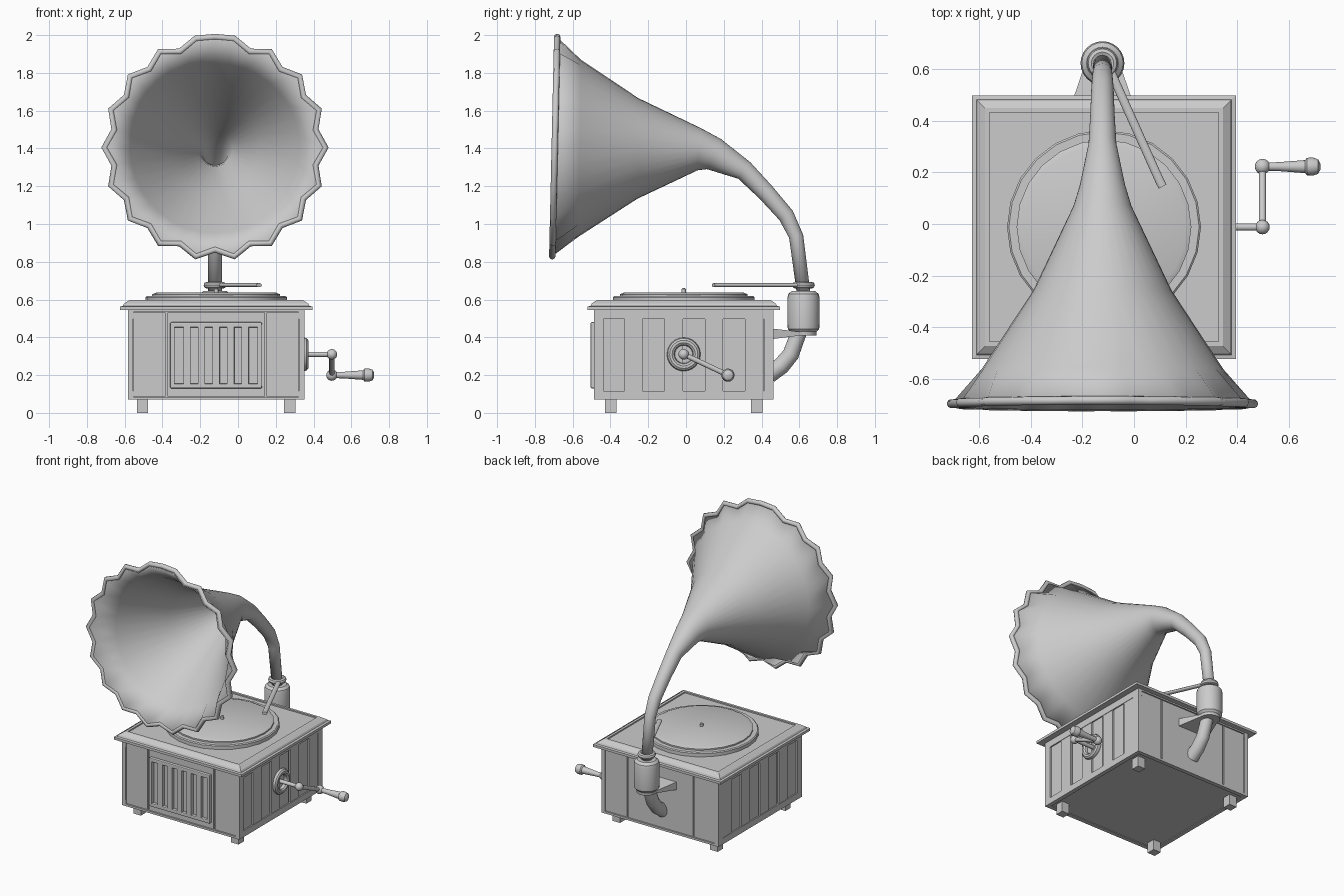
import bpy, bmesh
from math import sin, cos, pi, radians
from mathutils import Vector, Matrix

if "Cube" in bpy.data.objects:
    bpy.data.objects.remove(bpy.data.objects["Cube"], do_unlink=True)

grey = bpy.data.materials.new("plain grey")
grey.use_nodes = True
grey.diffuse_color = (0.6, 0.6, 0.6, 1)
grey.node_tree.nodes["Principled BSDF"].inputs["Base Color"].default_value = grey.diffuse_color

CX, CY = -0.116, -0.012          # cabinet centre
HX, HY = 0.467, 0.475            # cabinet half sizes
HORN_X = -0.122


def finish(name, bm, smooth=True, angle=35):
    bmesh.ops.recalc_face_normals(bm, faces=bm.faces)
    mesh = bpy.data.meshes.new(name)
    bm.to_mesh(mesh)
    bm.free()
    mesh.materials.append(grey)
    ob = bpy.data.objects.new(name, mesh)
    bpy.context.collection.objects.link(ob)
    if smooth:
        bpy.ops.object.select_all(action='DESELECT')
        ob.select_set(True)
        bpy.context.view_layer.objects.active = ob
        bpy.ops.object.shade_smooth_by_angle(angle=radians(angle))
    return ob


def loft(name, rings, caps=True, closed=False, smooth=True, angle=35):
    """Skin a row of equal closed rings."""
    bm = bmesh.new()
    rows = [[bm.verts.new(p) for p in ring] for ring in rings]
    pairs = list(zip(rows, rows[1:])) + ([(rows[-1], rows[0])] if closed else [])
    for a, b in pairs:
        for i in range(len(a)):
            j = (i + 1) % len(a)
            bm.faces.new((a[i], a[j], b[j], b[i]))
    if caps and not closed:
        bm.faces.new(rows[0])
        bm.faces.new(rows[-1])
    return finish(name, bm, smooth, angle)


def lathe(name, centre, profile, axis='Z', n=24, closed=False):
    """Turn (radius, height) pairs about an axis through centre."""
    turn = Matrix.Rotation(pi / 2, 3, 'Y') if axis == 'X' else Matrix.Identity(3)
    rings = [[Vector(centre) + turn @ Vector((r * cos(2 * pi * i / n), r * sin(2 * pi * i / n), h))
              for i in range(n)] for r, h in profile]
    return loft(name, rings, closed=closed)


def tube(name, path, n=16, scallop=None, caps=True):
    """Sweep (y, z, radius) stations lying in the plane of the horn."""
    rings = []
    for k, (y, z, r) in enumerate(path):
        a, b = path[max(k - 1, 0)], path[min(k + 1, len(path) - 1)]
        t = Vector((0, b[0] - a[0], b[1] - a[1])).normalized()
        up = Vector((0, -t.z, t.y))
        ring = []
        for i in range(n):
            w = 2 * pi * i / n
            rr = r if k or not scallop else scallop(i)
            ring.append(Vector((HORN_X + rr * cos(w), y, z)) + up * rr * sin(w))
        rings.append(ring)
    return loft(name, rings, caps=caps, angle=50), rings[0]


def rod(name, points, radius, cyclic=False, flat=1.0):
    cu = bpy.data.curves.new(name, 'CURVE')
    cu.dimensions = '3D'
    cu.bevel_depth = radius
    cu.bevel_resolution = 3
    cu.use_fill_caps = True
    sp = cu.splines.new('POLY')
    sp.points.add(len(points) - 1)
    for p, co in zip(sp.points, points):
        p.co = (*co, 1)
    sp.use_cyclic_u = cyclic
    cu.materials.append(grey)
    ob = bpy.data.objects.new(name, cu)
    bpy.context.collection.objects.link(ob)
    return ob


def box(name, x, y, z, bevel=0):
    bm = bmesh.new()
    bmesh.ops.create_cube(bm, size=1)
    for v in bm.verts:
        v.co = [(s[0] + s[1]) / 2 + c * (s[1] - s[0]) for s, c in zip((x, y, z), v.co)]
    ob = finish(name, bm, smooth=False)
    if bevel:
        mod = ob.modifiers.new("bevel", 'BEVEL')
        mod.width, mod.segments = bevel, 2
    return ob


def ball(name, centre, r):
    bm = bmesh.new()
    bmesh.ops.create_uvsphere(bm, u_segments=16, v_segments=10, radius=r,
                              matrix=Matrix.Translation(centre))
    return finish(name, bm, angle=60)


# Cabinet core, set back behind its frames
D = 0.015
box("cabinet_core", (CX - HX + D, CX + HX - D), (CY - HY + D, CY + HY - D), (0.075, 0.55))

# Corner posts, rails and feet
for sx in (-1, 1):
    for sy in (-1, 1):
        x, y = CX + sx * HX, CY + sy * HY
        box("corner_post", sorted((x, x - sx * 0.028)), sorted((y, y - sy * 0.05)), (0.07, 0.55))
        fx, fy = CX + sx * 0.39, CY + sy * 0.386
        box("foot", (fx - 0.03, fx + 0.03), (fy - 0.03, fy + 0.03), (0, 0.08))
for s in (-1, 1):
    y, x = CY + s * HY, CX + s * HX
    for z0, z1 in ((0.07, 0.085), (0.535, 0.55)):
        box("end_rail", (CX - HX, CX + HX), sorted((y, y - s * 0.03)), (z0, z1))
    for z0, z1 in ((0.07, 0.115), (0.497, 0.55)):
        box("side_rail", sorted((x, x - s * 0.03)), (CY - HY, CY + HY), (z0, z1))
    # Three upright panels on front and back
    for a, b in ((-0.437, -0.268), (-0.258, 0.258), (0.268, 0.437)):
        box("end_panel", (CX + a, CX + b), sorted((y - s * 0.006, y - s * 0.03)), (0.088, 0.532))
    # Side boards, alternating in depth
    for i in range(8):
        y0 = CY - 0.425 + i * 0.1065
        depth = 0.003 if i % 2 else 0.009
        box("side_board", sorted((x - s * depth, x - s * 0.03)), (y0 + 0.004, y0 + 0.1005), (0.11, 0.5))

# Front grille with six slots
F = CY - HY
GY = (F - 0.018, F + 0.008)
for z0, z1 in ((0.13, 0.155), (0.452, 0.48)):
    box("grille_rail", (CX - 0.243, CX + 0.243), GY, (z0, z1), 0.006)
for i in range(7):
    c = CX + (i - 3) * 0.077
    w = 0.0195 if 0 < i < 6 else 0.012
    box("grille_bar", (c - w, c + w), GY, (0.14, 0.47), 0.003)

# Lid with sloped moulding and sunken panel
lid = [(0.51, 0.545), (0.51, 0.563), (0.494, 0.566), (0.488, 0.578), (0.46, 0.597),
       (0.443, 0.597), (0.443, 0.588)]
loft("lid", [[(CX + a * h, CY + b * h, z) for a, b in ((-1, -1), (1, -1), (1, 1), (-1, 1))]
             for h, z in lid], smooth=False)

# Turntable and spindle
lathe("platter", (CX, CY, 0), [(0.375, 0.58), (0.375, 0.612), (0.368, 0.618), (0.3, 0.618)])
lathe("record", (CX, CY, 0), [(0.338, 0.61), (0.338, 0.628), (0.317, 0.637)])
lathe("spindle", (CX, CY, 0), [(0.012, 0.63), (0.012, 0.655), (0.006, 0.66)], n=12)


# Horn: scalloped mouth narrowing into a bent neck
def scallop(i):
    return 0.585 if i % 2 == 0 or i == 9 else 0.54


horn, mouth = tube("horn", [
    (-0.695, 1.405, 0.58), (-0.562, 1.402, 0.468), (-0.256, 1.4, 0.267), (0.07, 1.396, 0.112),
    (0.148, 1.37, 0.088), (0.309, 1.283, 0.054), (0.425, 1.165, 0.047), (0.53, 1.045, 0.043),
    (0.583, 0.935, 0.038), (0.622, 0.64, 0.036)], n=36, scallop=scallop, caps=False)
wall = horn.modifiers.new("wall", 'SOLIDIFY')
wall.thickness = 0.022
wall.offset = -1
rod("horn_rim", mouth, 0.017, cyclic=True)

# Neck socket, lower pipe and wall bracket
SY = 0.622
lathe("neck_socket", (HORN_X, SY, 0), [(0.068, 0.41), (0.07, 0.43), (0.083, 0.445), (0.085, 0.47),
                                       (0.085, 0.61), (0.08, 0.63), (0.062, 0.645), (0.04, 0.645)])
tube("lower_pipe", [(0.6, 0.43, 0.042), (0.588, 0.4, 0.042), (0.555, 0.31, 0.044),
                    (0.505, 0.25, 0.046), (0.44, 0.205, 0.048)])
loft("wall_bracket", [[(HORN_X + s * w, y, z) for s, z in ((-1, lo), (1, lo), (1, hi), (-1, hi))]
                      for w, y, lo, hi in ((0.125, 0.45, 0.39, 0.447), (0.06, 0.64, 0.414, 0.425))],
     smooth=False)

# Tone arm and its collar
ring = [(0.043 + 0.017 * cos(k * pi / 4), 0.676 + 0.018 * sin(k * pi / 4)) for k in range(8)]
lathe("arm_collar", (HORN_X, SY, 0), ring, closed=True)
arm = rod("tone_arm", [(-0.095, 0.6, 0), (0.1, 0.165, 0), (0.111, 0.145, 0)], 0.017)
arm.scale.z = 0.65
arm.location.z = 0.676

# Winding crank
HUB = Vector((0.497, CY, 0.31))
KNEE = Vector((0.497, 0.222, 0.2))
wall_x = CX + HX
plate = [(0.068 + 0.021 * cos(k * pi / 5), 0.022 * sin(k * pi / 5)) for k in range(10)]
lathe("crank_plate", (wall_x, HUB.y, HUB.z), plate, 'X', closed=True)
rod("crank_shaft", [(wall_x - 0.03, HUB.y, HUB.z), HUB], 0.014)
ball("crank_hub", HUB, 0.028)
rod("crank_arm", [HUB, KNEE], 0.014)
ball("crank_knee", KNEE, 0.03)
lathe("crank_handle", KNEE, [(0.016, 0), (0.017, 0.06), (0.024, 0.15), (0.025, 0.165), (0.034, 0.172),
                             (0.035, 0.195), (0.028, 0.215), (0.012, 0.224)], 'X', n=16)
